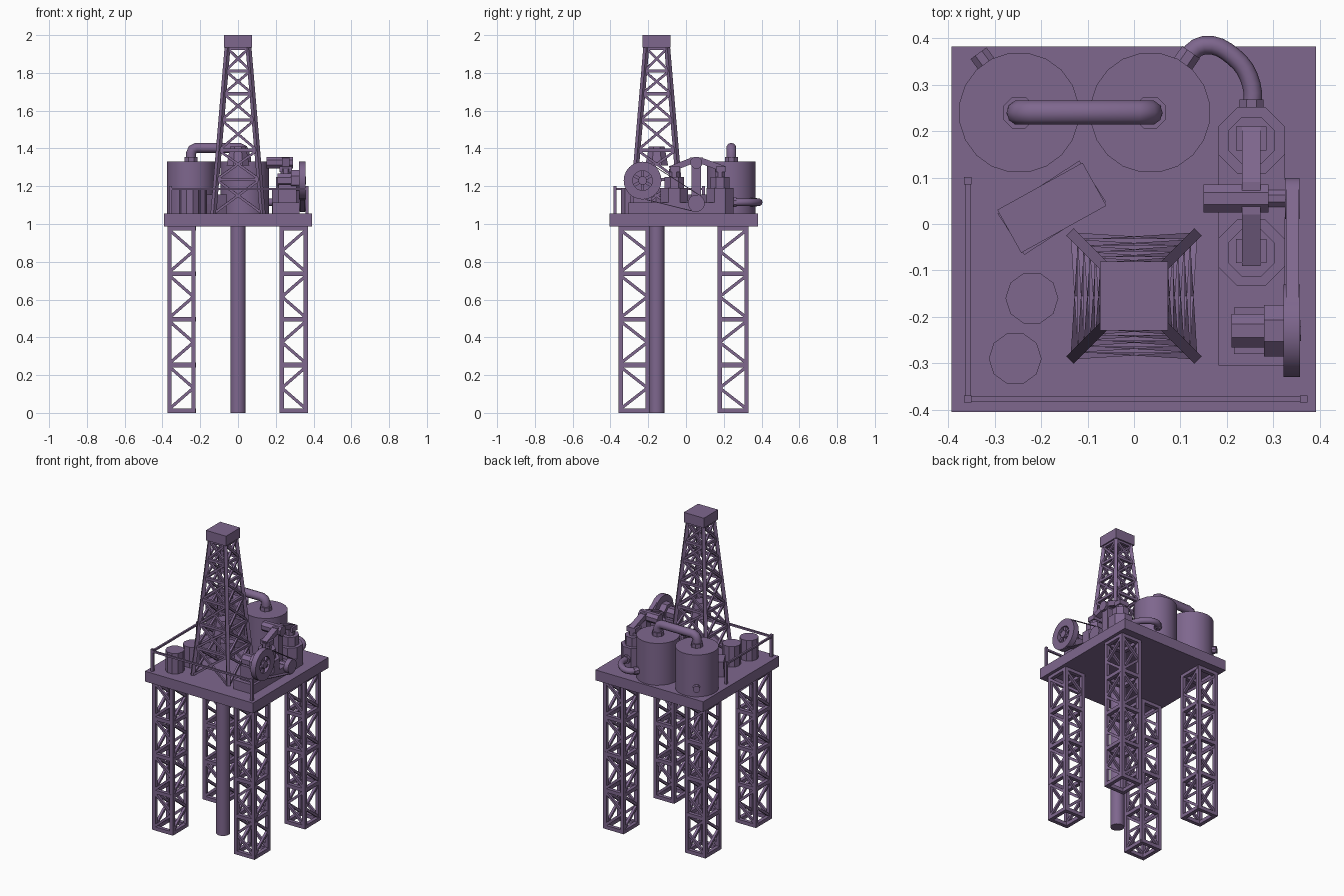
import bpy, bmesh, math
from mathutils import Vector, Matrix

cube = bpy.data.objects.get("Cube")
if cube:
    bpy.data.objects.remove(cube)

PURPLE = (0.21, 0.135, 0.27, 1)
paint = bpy.data.materials.new("dusty_purple")
paint.use_nodes = True
paint.diffuse_color = PURPLE
paint.node_tree.nodes["Principled BSDF"].inputs["Base Color"].default_value = PURPLE


def finish(name, bm, smooth=False):
    mesh = bpy.data.meshes.new(name)
    bmesh.ops.recalc_face_normals(bm, faces=bm.faces)
    bm.to_mesh(mesh)
    bm.free()
    mesh.materials.append(paint)
    if smooth:
        mesh.polygons.foreach_set("use_smooth", [True] * len(mesh.polygons))
        mesh.set_sharp_from_angle(angle=math.radians(35))
    obj = bpy.data.objects.new(name, mesh)
    bpy.context.collection.objects.link(obj)
    return obj


def add_box(bm, lo, hi):
    lo, hi = Vector(lo), Vector(hi)
    m = Matrix.Translation((lo + hi) / 2) @ Matrix.Diagonal((hi - lo).to_4d())
    bmesh.ops.create_cube(bm, size=1, matrix=m)


def box(name, lo, hi):
    bm = bmesh.new()
    add_box(bm, lo, hi)
    return finish(name, bm)


def add_beam(bm, a, b, w, d=None):
    a, b = Vector(a), Vector(b)
    turn = (b - a).to_track_quat('Z', 'Y').to_matrix().to_4x4()
    m = Matrix.Translation((a + b) / 2) @ turn @ Matrix.Diagonal((w, d or w, (b - a).length, 1))
    bmesh.ops.create_cube(bm, size=1, matrix=m)


def rod(name, a, b, r, sides=8, r2=None, smooth=False):
    """Cylinder or cone between two points, with a flat side facing the axes."""
    a, b = Vector(a), Vector(b)
    bm = bmesh.new()
    turn = (b - a).to_track_quat('Z', 'Y').to_matrix().to_4x4()
    m = Matrix.Translation((a + b) / 2) @ turn @ Matrix.Rotation(math.pi / sides, 4, 'Z')
    bmesh.ops.create_cone(bm, cap_ends=True, segments=sides, radius1=r,
                          radius2=r if r2 is None else r2, depth=(b - a).length, matrix=m)
    return finish(name, bm, smooth)


def pipe(name, points, r, rounded=False):
    cu = bpy.data.curves.new(name, 'CURVE')
    cu.dimensions = '3D'
    cu.bevel_depth, cu.bevel_resolution, cu.use_fill_caps = r, 3, True
    cu.resolution_u = 4
    sp = cu.splines.new('BEZIER' if rounded else 'POLY')
    pts = sp.bezier_points if rounded else sp.points
    pts.add(len(points) - 1)
    for p, co in zip(pts, points):
        p.co = co if rounded else (*co, 1)
        if rounded:
            p.handle_left_type = p.handle_right_type = 'AUTO'
    cu.materials.append(paint)
    obj = bpy.data.objects.new(name, cu)
    bpy.context.collection.objects.link(obj)


# Deck and the riser below it
DECK = 1.055
box("deck", (-0.393, -0.405, 0.987), (0.392, 0.382, DECK))
rod("riser_pipe", (0, -0.155, 0), (0, -0.155, 0.99), 0.042, 12, smooth=True)


# Lattice legs: posts, rungs and K braces on all four sides
def leg(name, cx, cy, sx, sy):
    bm = bmesh.new()
    hx, hy, t = 0.0635, 0.071, 0.023

    def at(u, v, z):
        return (cx + u * sx * hx, cy + v * sy * hy, z)
    corners = [(-1, -1), (1, -1), (1, 1), (-1, 1)]
    for i, a in enumerate(corners):
        b = corners[(i + 1) % 4]
        add_beam(bm, at(*a, 0), at(*a, 0.99), t)
        for k in range(5):
            z = 0.012 + k * 0.2415
            add_beam(bm, at(*a, z), at(*b, z), 0.024)
            if k < 4:
                # brace apex sits on the post facing the rig's middle
                tip, root = (a, b) if sum(a) > sum(b) else (b, a)
                for dz in (0.01, 0.231):
                    add_beam(bm, at(*root, z + dz), at(*tip, z + 0.12), 0.016)
    finish(name, bm)


for fb, cy, sy in (("front", -0.275, 1), ("back", 0.249, -1)):
    for lr, cx, sx in (("right", -0.299, 1), ("left", 0.296, -1)):
        leg(f"{fb}_{lr}_leg", cx, cy, sx, sy)

# Tapered derrick with crossed braces
levels = [DECK, 1.235, 1.39, 1.55, 1.69, 1.81, 1.93]
bm = bmesh.new()


def tower(u, v, z):
    h = 0.13 - (z - DECK) / 0.875 * 0.074
    return (u * h, -0.155 + v * h, z)


corners = [(-1, -1), (1, -1), (1, 1), (-1, 1)]
for i, a in enumerate(corners):
    b = corners[(i + 1) % 4]
    add_beam(bm, tower(*a, DECK), tower(*a, 1.95), 0.022)
    for z0, z1 in zip(levels, levels[1:]):
        add_beam(bm, tower(*a, z1), tower(*b, z1), 0.017)
        add_beam(bm, tower(*a, z0), tower(*b, z1), 0.013)
        add_beam(bm, tower(*b, z0), tower(*a, z1), 0.013)
finish("derrick", bm)
box("derrick_cap", (-0.073, -0.229, 1.935), (0.073, -0.081, 2.0))
rod("travelling_block", (0, -0.155, 1.31), (0, -0.155, 1.41), 0.065, 8, 0.045)

# Storage tanks, their joining pipe and outlets
for side, x in (("right", -0.248), ("left", 0.035)):
    rod(f"{side}_tank", (x, 0.24, DECK), (x, 0.24, 1.33), 0.13, 20, smooth=True)
    rod(f"{side}_tank_collar", (x, 0.24, 1.33), (x, 0.24, 1.355), 0.037)
pipe("tank_pipe", [(-0.248, 0.24, 1.33), (-0.248, 0.24, 1.375), (-0.24, 0.24, 1.394),
                   (-0.22, 0.24, 1.403), (0.007, 0.24, 1.403), (0.027, 0.24, 1.394),
                   (0.035, 0.24, 1.375), (0.035, 0.24, 1.33)], 0.027)
rod("tank_outlet", (-0.30, 0.32, 1.115), (-0.335, 0.368, 1.115), 0.023)
rod("hose_collar", (0.095, 0.33, 1.115), (0.123, 0.37, 1.115), 0.025)
pipe("pump_hose", [(0.105, 0.35, 1.115), (0.15, 0.385, 1.115), (0.215, 0.36, 1.115),
                   (0.253, 0.30, 1.115), (0.253, 0.23, 1.115)], 0.02, True)
rod("pump_collar", (0.253, 0.245, 1.115), (0.253, 0.268, 1.115), 0.028)

# Pump skid with two stepped pumps
box("pump_skid", (0.182, -0.305, DECK), (0.325, 0.18, 1.115))
for end, y in (("front", -0.062), ("back", 0.18)):
    rod(f"{end}_pump_base", (0.253, y, DECK), (0.253, y, 1.19), 0.078)
    rod(f"{end}_pump_body", (0.253, y, 1.19), (0.253, y, 1.25), 0.055)
    rod(f"{end}_pump_neck", (0.253, y, 1.25), (0.253, y, 1.29), 0.03)
    box(f"{end}_pump_head", (0.22, y - 0.022, 1.275), (0.286, y + 0.03, 1.305))

# Rocking beam over the pumps on its central stand
bm = bmesh.new()
for y0, z0, y1, z1 in ((-0.085, 1.29, 0.03, 1.335), (0.205, 1.29, 0.08, 1.335),
                       (0.02, 1.335, 0.09, 1.335)):
    add_beam(bm, (0.253, y0, z0), (0.253, y1, z1), 0.04, 0.032)
finish("rocking_beam", bm)
box("beam_stand", (0.233, 0.03, 1.11), (0.273, 0.08, 1.33))
rod("beam_drum", (0.15, 0.055, 1.325), (0.29, 0.055, 1.325), 0.033)

# Motor, flywheel, small pulley and drive belt
WY, WZ = -0.23, 1.23
box("motor_stand", (0.215, -0.28, 1.11), (0.31, -0.18, 1.21))
rod("motor_body", (0.21, WY, WZ), (0.285, WY, WZ), 0.039)
rod("motor_flange", (0.28, WY, WZ), (0.325, WY, WZ), 0.06)
bm = bmesh.new()
profile = [(0.322, 0.052), (0.322, 0.1), (0.358, 0.1), (0.358, 0.052)]
verts = [bm.verts.new((x, WY, WZ + r)) for x, r in profile]
edges = [bm.edges.new((verts[i], verts[(i + 1) % 4])) for i in range(4)]
bmesh.ops.spin(bm, geom=verts + edges, cent=(0, WY, WZ), axis=(1, 0, 0),
               angle=math.tau, steps=24, use_merge=True)
bmesh.ops.remove_doubles(bm, verts=bm.verts, dist=0.0005)
finish("flywheel_rim", bm, True)
bm = bmesh.new()
for k in range(3):
    s, c = math.sin(k * math.pi / 3) * 0.056, math.cos(k * math.pi / 3) * 0.056
    add_beam(bm, (0.34, WY - s, WZ - c), (0.34, WY + s, WZ + c), 0.016)
finish("flywheel_spokes", bm)
rod("flywheel_hub", (0.32, WY, WZ), (0.36, WY, WZ), 0.024)
rod("small_pulley", (0.325, 0.055, 1.11), (0.357, 0.055, 1.11), 0.045, 16, smooth=True)
rod("pulley_shaft", (0.25, 0.055, 1.11), (0.33, 0.055, 1.11), 0.02)
bm = bmesh.new()
add_beam(bm, (0.341, WY + 0.06, WZ + 0.078), (0.341, 0.08, 1.147), 0.028, 0.004)
add_beam(bm, (0.341, WY + 0.015, WZ - 0.1), (0.341, 0.045, 1.066), 0.028, 0.004)
finish("drive_belt", bm)

# Barrels and a crate
for name, x, y in (("back_barrel", -0.22, -0.16), ("front_barrel", -0.256, -0.29)):
    rod(name, (x, y, DECK), (x, y, 1.19), 0.057, 10)
for name, z0, z1, deg in (("lower_crate", 0, 0.05, 33), ("upper_crate", 0.05, 0.10, 29)):
    crate = box(name, (-0.105, -0.053, z0), (0.105, 0.053, z1))
    crate.location = (-0.177, 0.035, DECK)
    crate.rotation_euler.z = math.radians(deg)

# Guard rail along the front and right edges
bm = bmesh.new()
ends = [(-0.358, 0.093), (-0.358, -0.377), (0.366, -0.377)]
for x, y in ends:
    add_box(bm, (x - 0.008, y - 0.008, DECK), (x + 0.008, y + 0.008, 1.2))
for a, b in zip(ends, ends[1:]):
    add_beam(bm, (*a, 1.185), (*b, 1.185), 0.012)
finish("guard_rail", bm)
